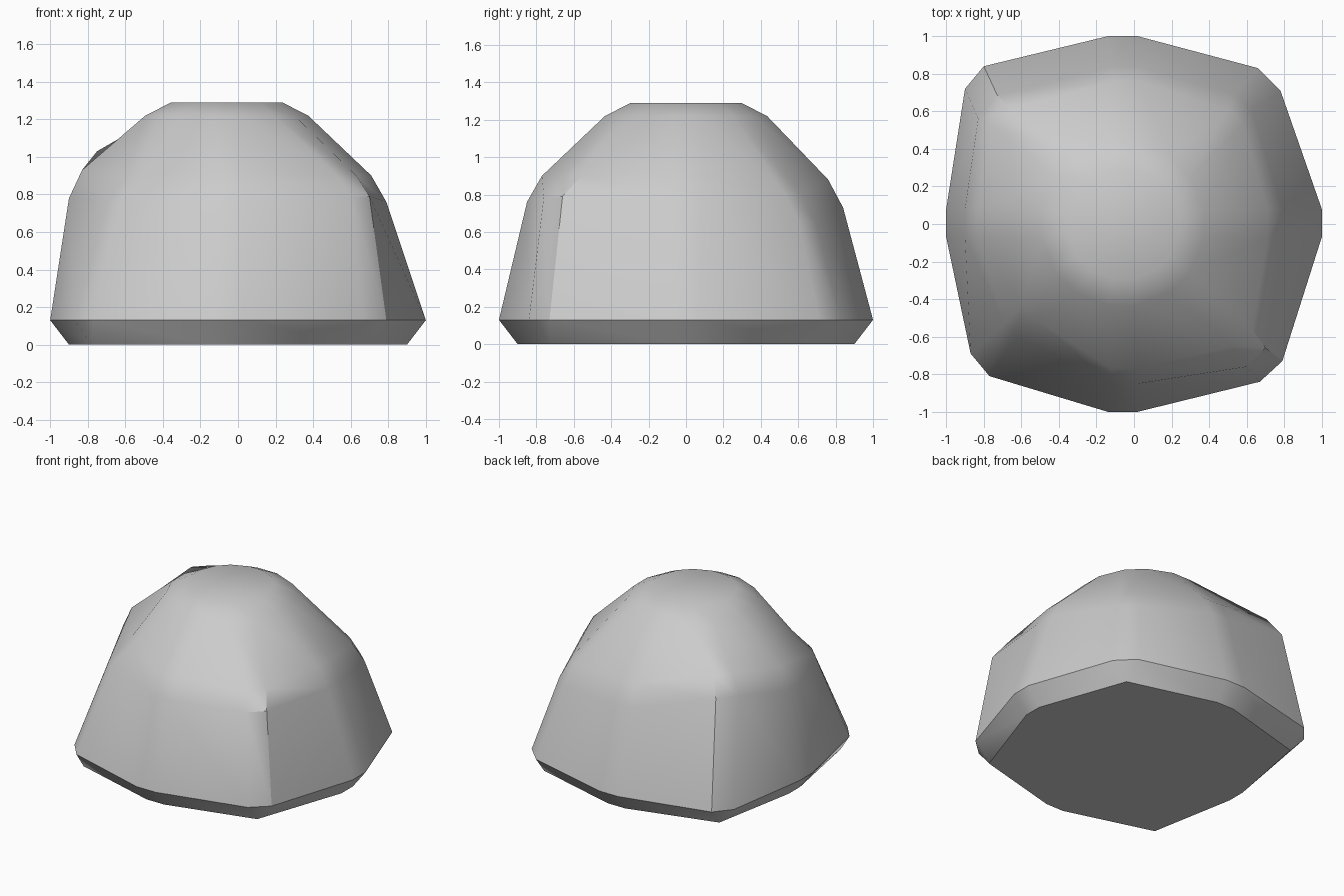
import bpy, bmesh, math

if "Cube" in bpy.data.objects:
    bpy.data.objects.remove(bpy.data.objects["Cube"])

# Plan outlines (x, y), clockwise from the back
RIM = [(-.14, 1), (.02, 1), (.66, .83), (.78, .71), (1, .08), (1, -.07),
       (.79, -.73), (.67, -.84), (.02, -1), (-.14, -1), (-.77, -.81),
       (-.87, -.69), (-1, -.07), (-1, .08), (-.90, .72), (-.80, .84)]
WAIST = [(-.12, .84), (.02, .84), (.53, .69), (.63, .60), (.79, .08), (.79, -.07),
         (.70, -.66), (.60, -.76), (.02, -.85), (-.12, -.85), (-.62, -.60),
         (-.69, -.53), (-.90, -.07), (-.90, .08), (-.83, .56), (-.73, .69)]
SHOULDER = [(-.12, .76), (.02, .76), (.50, .61), (.58, .53), (.71, .08), (.71, -.07),
            (.63, -.56), (.53, -.65), (.02, -.77), (-.12, -.77), (-.52, -.51),
            (-.59, -.43), (-.83, -.07), (-.83, .08), (-.75, .52), (-.66, .61)]
BASE_CORNERS = {2: (.67, .72), 6: (.67, -.73), 10: (-.78, -.71), 14: (-.78, .72)}
# Heights of the point pairs: back, back right, right, front right, front, ...
WAIST_Z = [.73, .66, .76, .79, .76, .76, .78, .90]
SHOULDER_Z = [.88, .80, .90, .90, .90, .90, .93, 1.03]


def raise_ring(outline, heights):
    return [(x, y, heights[i // 2]) for i, (x, y) in enumerate(outline)]


def cap_ring(radius, z):
    """Round ring whose points line up with the rock's outline."""
    pts = []
    for i in range(16):
        a = math.radians(100 - (i // 2) * 45 - (i % 2) * 20)
        pts.append((-.06 + radius * math.cos(a), radius * math.sin(a), z))
    return pts


# Undercut base: the rim drawn in, with each corner brought to a single point
base = []
for i, (x, y) in enumerate(RIM):
    px, py = BASE_CORNERS.get(i - i % 2, (x * .9, y * .9))
    base.append((px, py, 0))

# Stacked rings from the base to the flat top
rings = [
    base,
    [(x, y, .13) for x, y in RIM],
    raise_ring(WAIST, WAIST_Z),
    raise_ring(SHOULDER, SHOULDER_Z),
    cap_ring(.44, 1.22),
    cap_ring(.30, 1.29),
]

# Faceted rock skinned over the rings
bm = bmesh.new()
loops = [[bm.verts.new(p) for p in ring] for ring in rings]
for low, high in zip(loops, loops[1:]):
    for i in range(16):
        j = (i + 1) % 16
        bm.faces.new((low[i], low[j], high[j], high[i]))
bm.faces.new(loops[0])
bm.faces.new(loops[-1])
bmesh.ops.remove_doubles(bm, verts=bm.verts, dist=.001)
bmesh.ops.recalc_face_normals(bm, faces=bm.faces)
mesh = bpy.data.meshes.new("rock")
bm.to_mesh(mesh)
bm.free()
rock = bpy.data.objects.new("rock", mesh)
bpy.context.collection.objects.link(rock)

# Soft shading with the sharp edges kept
bpy.context.view_layer.objects.active = rock
rock.select_set(True)
bpy.ops.object.shade_smooth_by_angle(angle=math.radians(32))
